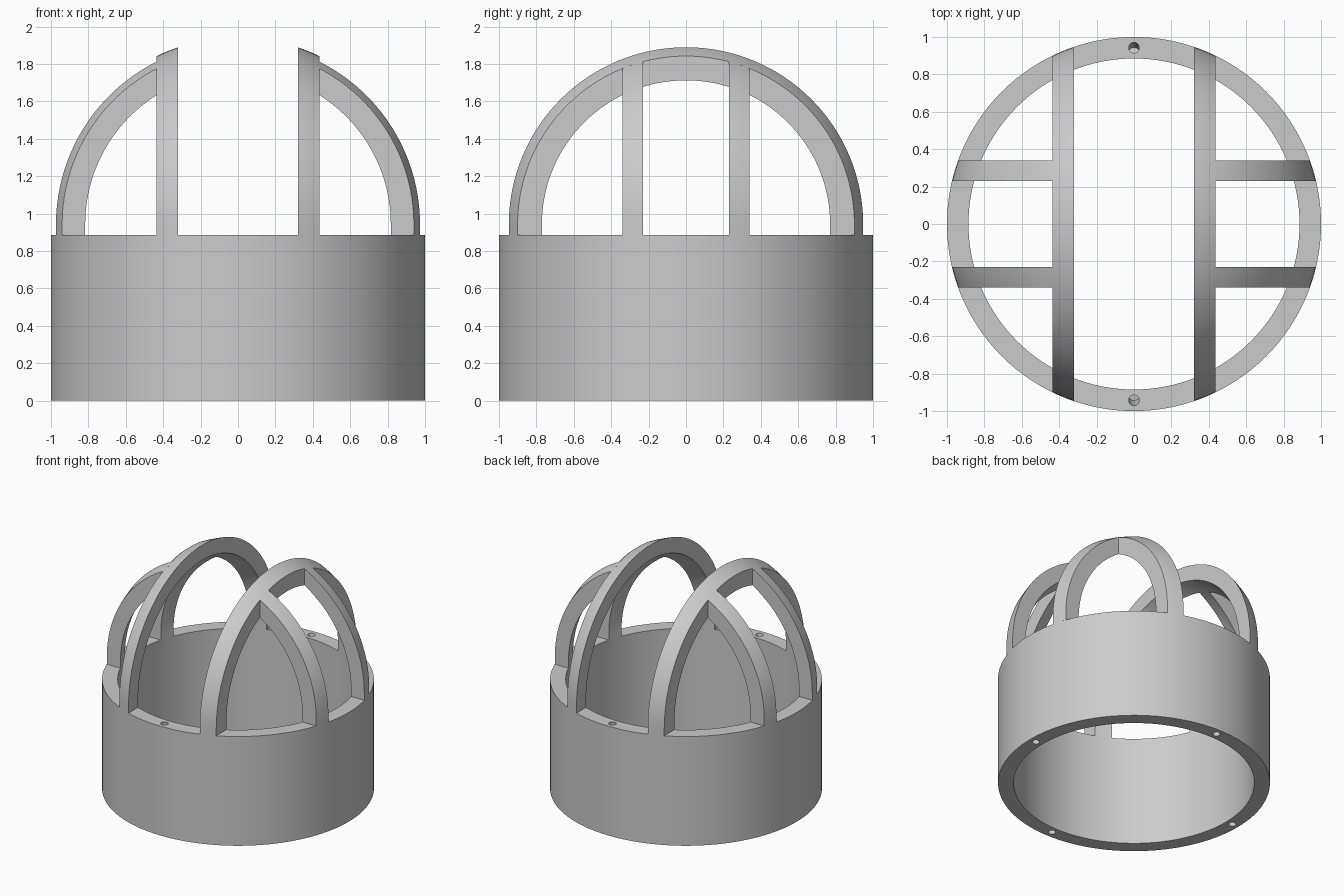
import bpy, bmesh
from math import sin, cos, pi, sqrt, acos, radians
from mathutils import Vector, Matrix

cube = bpy.data.objects.get("Cube")
if cube:
    bpy.data.objects.remove(cube, do_unlink=True)

R_OUT, R_IN = 1.0, 0.885      # shell radii
RIM, CENTRE = 0.887, 0.942    # rim height, dome centre height

grey = bpy.data.materials.new("plain grey")
grey.use_nodes = True
colour = (0.6, 0.6, 0.6, 1)
grey.diffuse_color = colour
grey.node_tree.nodes["Principled BSDF"].inputs["Base Color"].default_value = colour


def add_object(name, bm):
    bmesh.ops.recalc_face_normals(bm, faces=bm.faces)
    mesh = bpy.data.meshes.new(name)
    bm.to_mesh(mesh)
    bm.free()
    mesh.materials.append(grey)
    obj = bpy.data.objects.new(name, mesh)
    bpy.context.collection.objects.link(obj)
    return obj


def select_only(obj):
    bpy.ops.object.select_all(action='DESELECT')
    obj.select_set(True)
    bpy.context.view_layer.objects.active = obj


def smooth(obj):
    select_only(obj)
    bpy.ops.object.shade_smooth_by_angle(angle=radians(30))


def skin(rings, closed):
    """Join equal rings of points into a solid."""
    bm = bmesh.new()
    rows = [[bm.verts.new(p) for p in ring] for ring in rings]
    n = len(rows[0])
    pairs = list(zip(rows, rows[1:]))
    if closed:
        pairs.append((rows[-1], rows[0]))
    else:
        bm.faces.new(rows[0])
        bm.faces.new(rows[-1])
    for a, b in pairs:
        for i in range(n):
            j = (i + 1) % n
            bm.faces.new((a[i], a[j], b[j], b[i]))
    return bm


def rib(name, near, far, start, end, turn):
    """Slice of the spherical shell between two planes, swept about the x axis."""
    steps = [near + (far - near) * i / 4 for i in range(5)]
    section = [(s, sqrt(R_OUT**2 - s * s)) for s in steps]
    section += [(s, sqrt(R_IN**2 - s * s)) for s in reversed(steps)]

    def ring(a):
        return [Vector((s, r * cos(a), CENTRE + r * sin(a))) for s, r in section]

    count = max(8, int(64 * (end - start) / pi))
    rings = [ring(start + (end - start) * i / count) for i in range(count + 1)]
    foot = [Vector((p.x, p.y, RIM)) for p in rings[0]]
    rings.insert(0, foot)
    if end > 3:  # a full arch also has a second foot
        rings.append([Vector((p.x, p.y, RIM)) for p in rings[-1]])
    bm = skin(rings, False)
    bm.transform(Matrix.Rotation(turn, 4, 'Z'))
    smooth(add_object(name, bm))


# Cylindrical body
profile = [(R_OUT, 0), (R_OUT, RIM), (R_IN, RIM), (R_IN, 0)]
angles = [2 * pi * i / 128 for i in range(128)]
body = add_object("ring_body", skin(
    [[(r * cos(a), r * sin(a), z) for r, z in profile] for a in angles], True))


# Blind screw holes: two in the rim, leaning inward, and four underneath
def drill(radius, depth, place):
    bm = bmesh.new()
    bmesh.ops.create_cone(bm, cap_ends=True, segments=24, radius1=radius,
                          radius2=radius, depth=depth * 2, matrix=place)
    cutter = add_object("hole_cutter", bm)
    cutter.hide_render = True
    mod = body.modifiers.new("hole", 'BOOLEAN')
    mod.operation = 'DIFFERENCE'
    mod.solver = 'EXACT'
    mod.object = cutter
    select_only(body)
    bpy.ops.object.modifier_apply(modifier=mod.name)
    bpy.data.objects.remove(cutter, do_unlink=True)


middle = (R_OUT + R_IN) / 2
for side in (-1, 1):
    drill(0.028, 0.15, Matrix.Translation((0, side * middle, RIM))
          @ Matrix.Rotation(-side * radians(10), 4, 'X'))
for k in range(4):
    a = k * pi / 2
    drill(0.028, 0.2, Matrix.Translation((middle * cos(a), middle * sin(a), 0)))
smooth(body)

# Two full arches running front to back
rib("left_arch", 0.32, 0.435, 0, pi, 0)
rib("right_arch", 0.32, 0.435, 0, pi, pi)

# Four side ribs, each rising to meet an arch
meet = acos(0.443)
rib("left_back_rib", -0.34, -0.23, 0, meet, -pi / 2)
rib("left_front_rib", 0.23, 0.34, 0, meet, -pi / 2)
rib("right_back_rib", 0.23, 0.34, 0, meet, pi / 2)
rib("right_front_rib", -0.34, -0.23, 0, meet, pi / 2)
